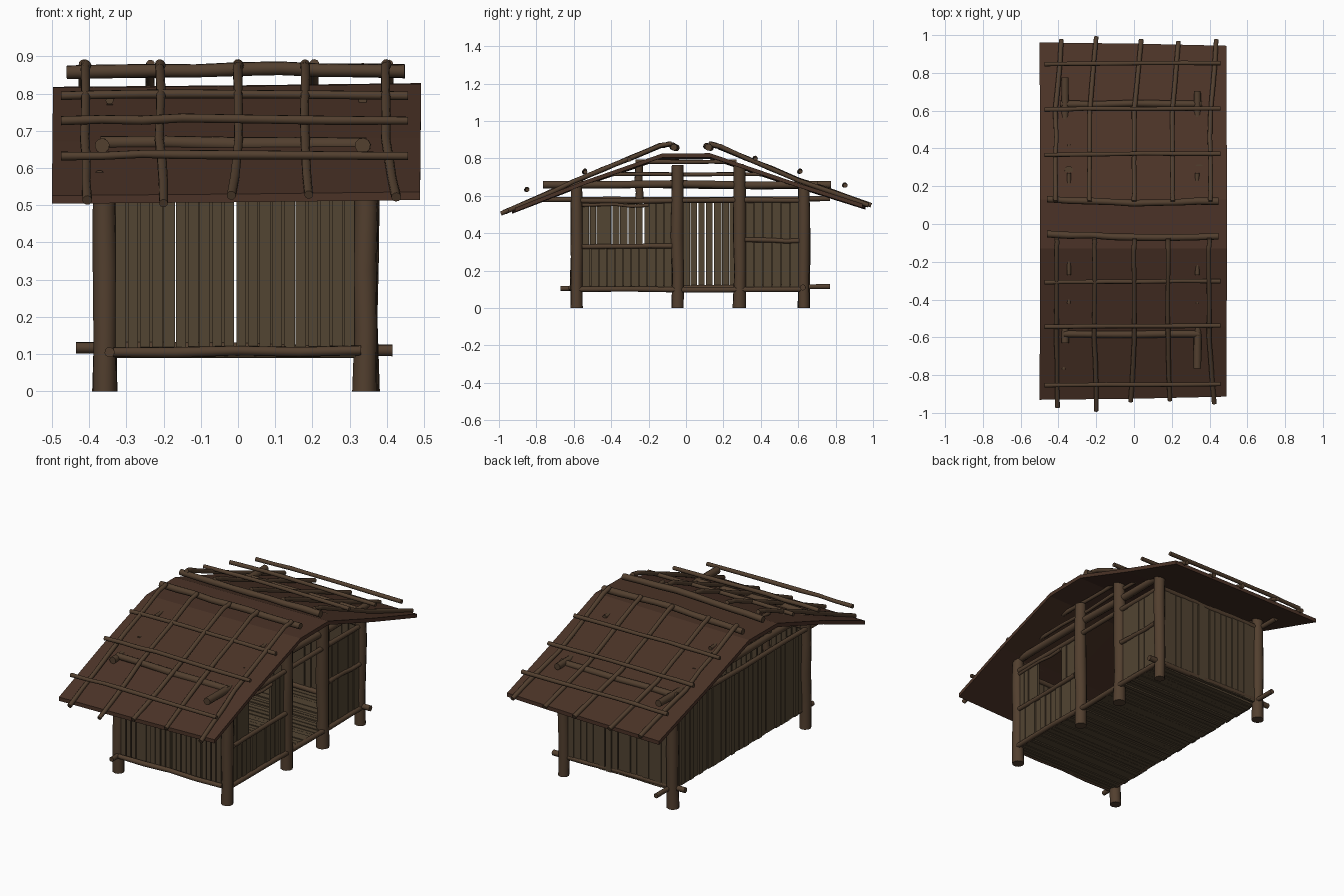
import bpy, bmesh, math, random
from mathutils import Vector, Matrix

if "Cube" in bpy.data.objects:
    bpy.data.objects.remove(bpy.data.objects["Cube"])

random.seed(4)

def material(name, col):
    m = bpy.data.materials.new(name)
    m.diffuse_color = (*col, 1)
    m.use_nodes = True
    m.node_tree.nodes["Principled BSDF"].inputs["Base Color"].default_value = m.diffuse_color
    return m

LOG = material("log_brown", (0.085, 0.05, 0.028))
PLANK = material("plank_brown", (0.085, 0.058, 0.032))
ROOF = material("roof_brown", (0.07, 0.033, 0.02))

def finish(name, bm, mat):
    bmesh.ops.recalc_face_normals(bm, faces=bm.faces)
    me = bpy.data.meshes.new(name)
    bm.to_mesh(me)
    bm.free()
    me.materials.append(mat)
    ob = bpy.data.objects.new(name, me)
    bpy.context.collection.objects.link(ob)
    return ob

def log(name, pts, r, wobble=0.004, cuts=4, sides=10):
    """Slightly crooked round pole through the given points."""
    pts = [Vector(p) for p in pts]
    path = []
    for a, b in zip(pts, pts[1:]):
        path += [a.lerp(b, i / cuts) for i in range(cuts)]
    path.append(pts[-1])
    d = (pts[-1] - pts[0]).normalized()
    u = d.orthogonal().normalized()
    v = d.cross(u)
    bm = bmesh.new()
    rings = []
    for i, p in enumerate(path):
        k = wobble if 0 < i < len(path) - 1 else 0
        c = p + u * random.uniform(-k, k) + v * random.uniform(-k, k)
        rr = r * random.uniform(0.92, 1.08)
        rings.append([bm.verts.new(c + (u * math.cos(t) + v * math.sin(t)) * rr)
                      for t in (2 * math.pi * j / sides for j in range(sides))])
    for a, b in zip(rings, rings[1:]):
        for j in range(sides):
            n = (j + 1) % sides
            bm.faces.new((a[j], a[n], b[n], b[j]))
    bm.faces.new(rings[0])
    bm.faces.new(rings[-1])
    ob = finish(name, bm, LOG)
    ob.select_set(True)
    return ob

def box(bm, lo, hi, tilt=None):
    lo, hi = Vector(lo), Vector(hi)
    m = Matrix.Translation((lo + hi) / 2)
    if tilt:
        m = m @ tilt
    bmesh.ops.create_cube(bm, size=1, matrix=m @ Matrix.Diagonal((*(hi - lo), 1)))

def planks(name, axis, at, a, b, z0, z1, width=0.042, gap=0.005):
    """Upright boards side by side from a to b along x or y."""
    bm = bmesh.new()
    n = max(1, round((b - a) / width))
    step = (b - a) / n
    for i in range(n):
        s = a + i * step + random.uniform(0, gap)
        e = a + (i + 1) * step - random.uniform(0, gap)
        o = at + random.uniform(-0.004, 0.004)
        top = z1 + random.uniform(-0.006, 0.006)
        if axis == 'x':
            box(bm, (s, o - 0.007, z0), (e, o + 0.007, top))
        else:
            box(bm, (o - 0.007, s, z0), (o + 0.007, e, top))
    return finish(name, bm, PLANK)

# corner posts, tall door posts and left inner posts
for x, y in ((-0.358, -0.585), (0.34, -0.585), (-0.358, 0.63), (0.345, 0.63)):
    log("corner_post", [(x, y, 0), (x, y, 0.65)], 0.032)
for y in (-0.045, 0.285):
    log("door_post", [(0.345, y, 0), (0.345, y, 0.765)], 0.034)
for y in (-0.25, 0.285):
    log("gable_post", [(-0.345, y, 0.57), (-0.345, y, 0.77)], 0.022)

# floor rails
log("front_floor_rail", [(-0.335, -0.615, 0.105), (0.33, -0.615, 0.11)], 0.014)
log("back_floor_rail", [(-0.435, 0.625, 0.117), (0.415, 0.625, 0.11)], 0.015)
log("left_floor_rail", [(-0.345, -0.67, 0.105), (-0.345, 0.77, 0.115)], 0.013)
log("right_floor_rail", [(0.355, -0.6, 0.1), (0.355, 0.63, 0.1)], 0.015)

# top plates and tie beams
log("right_top_beam", [(0.335, -0.765, 0.66), (0.335, 0.705, 0.66)], 0.02)
log("left_top_beam", [(-0.365, -0.63, 0.66), (-0.365, 0.775, 0.66)], 0.02)
log("front_tie_beam", [(-0.37, -0.582, 0.668), (0.345, -0.582, 0.662)], 0.019)
log("back_tie_beam", [(-0.39, 0.635, 0.655), (0.36, 0.635, 0.655)], 0.019)
log("left_wall_rail", [(-0.372, -0.77, 0.58), (-0.372, 0.77, 0.585)], 0.014)
log("right_wall_rail", [(0.35, -0.57, 0.575), (0.35, 0.62, 0.575)], 0.014)
for y in (-0.59, 0.63):
    log("end_wall_rail", [(-0.34, y, 0.58), (0.34, y, 0.58)], 0.014)
for x in (-0.345, 0.335):
    log("gable_rail_low", [(x, -0.42, 0.715), (x, 0.42, 0.715)], 0.010)
    log("gable_rail_high", [(x, -0.27, 0.782), (x, 0.27, 0.782)], 0.011)

# plank walls
planks("front_wall", 'x', -0.598, -0.33, 0.315, 0.1, 0.59, 0.033, 0.004)
planks("back_wall", 'x', 0.63, -0.33, 0.315, 0.1, 0.59, 0.04, 0.004)
planks("left_wall", 'y', -0.352, -0.56, 0.605, 0.1, 0.575, 0.042, 0.006)
planks("window_wall_lower", 'y', 0.345, -0.555, -0.075, 0.1, 0.33, 0.045, 0.003)
planks("window_wall_front_side", 'y', 0.345, -0.555, -0.4, 0.33, 0.565, 0.04, 0.003)
planks("window_wall_door_side", 'y', 0.345, -0.2, -0.075, 0.33, 0.565, 0.04, 0.003)
planks("back_side_wall", 'y', 0.345, 0.315, 0.605, 0.1, 0.57, 0.05, 0.003)
log("window_sill", [(0.357, -0.555, 0.328), (0.357, -0.075, 0.332)], 0.013)
log("back_side_rail", [(0.357, 0.315, 0.365), (0.357, 0.605, 0.36)], 0.012)
log("window_head", [(0.357, -0.555, 0.55), (0.357, -0.2, 0.55)], 0.009)

# floor slats running across the hut
bm = bmesh.new()
y = -0.6
while y < 0.61:
    w = random.uniform(0.022, 0.034)
    z = 0.1 + random.uniform(-0.004, 0.004)
    box(bm, (-0.345, y, z - 0.006), (0.345, y + w - 0.003, z + 0.006),
        Matrix.Rotation(random.uniform(-0.004, 0.004), 4, 'Z'))
    y += w
finish("floor_slats", bm, PLANK)

# roof sheet: two slopes and a flat ridge strip, slightly askew
profile = [(-0.925, 0.53), (-0.55, 0.675), (-0.13, 0.82),
           (0.13, 0.822), (0.55, 0.68), (0.955, 0.552)]
bm = bmesh.new()
cols = []
for x, dz, s in ((-0.497, -0.004, 1.006), (0, 0, 1.0), (0.492, 0.006, 0.988)):
    col = []
    for t in (0, -0.022):
        col.append([bm.verts.new((x + (0.82 - z) * -0.01, y * s, z + dz + t)) for y, z in profile])
    cols.append(col[0] + col[1][::-1])
n = len(cols[0])
for a, b in zip(cols, cols[1:]):
    for j in range(n):
        k = (j + 1) % n
        bm.faces.new((a[j], a[k], b[k], b[j]))
h = n // 2
for c in (cols[0], cols[-1]):
    for j in range(h - 1):
        bm.faces.new((c[j], c[j + 1], c[n - 2 - j], c[n - 1 - j]))
finish("roof_sheet", bm, ROOF)

# poles down each roof slope: (x at ridge, x at eave, eave y)
front = ((-0.41, -0.405, -0.97), (-0.21, -0.2, -0.99), (0.002, -0.018, -0.94),
         (0.18, 0.19, -0.935), (0.398, 0.425, -0.95))
back = ((-0.415, -0.385, 0.975), (-0.235, -0.2, 0.99), (0.0, 0.038, 0.975),
        (0.205, 0.235, 0.965), (0.405, 0.435, 0.975))
for xa, xb, ye in front:
    zb = 0.505 + (ye + 0.99) * 0.42
    log("front_slope_pole", [(xa, -0.075, 0.88), (xa, -0.14, 0.868),
        (xa, -0.6, 0.675), (xb, ye, zb)], 0.0125, 0.003, 3)
for xa, xb, ye in back:
    log("back_slope_pole", [(xa, 0.12, 0.88), (xa, 0.18, 0.862),
        (xa, 0.6, 0.685), (xb, ye, 0.55)], 0.0125, 0.003, 3)

# cross poles over the slopes and the two thicker ridge poles
for y, z in ((-0.85, 0.635), (-0.54, 0.73), (-0.305, 0.797),
             (0.85, 0.658), (0.61, 0.732), (0.37, 0.8)):
    log("roof_cross_pole", [(-0.475, y - 0.004, z - 0.003), (-0.15, y, z + 0.003),
        (0.457, y + 0.002, z - 0.003)], 0.0115, 0.002, 3)
for y in (-0.065, 0.12):
    log("ridge_pole", [(-0.46, y + 0.012, 0.857), (0.0, y - 0.008, 0.866), (0.448, y, 0.86)], 0.018, 0.003, 4)

# round the logs, keep cut ends sharp
bpy.context.view_layer.objects.active = bpy.context.selected_objects[0]
bpy.ops.object.shade_smooth_by_angle(angle=math.radians(45))
